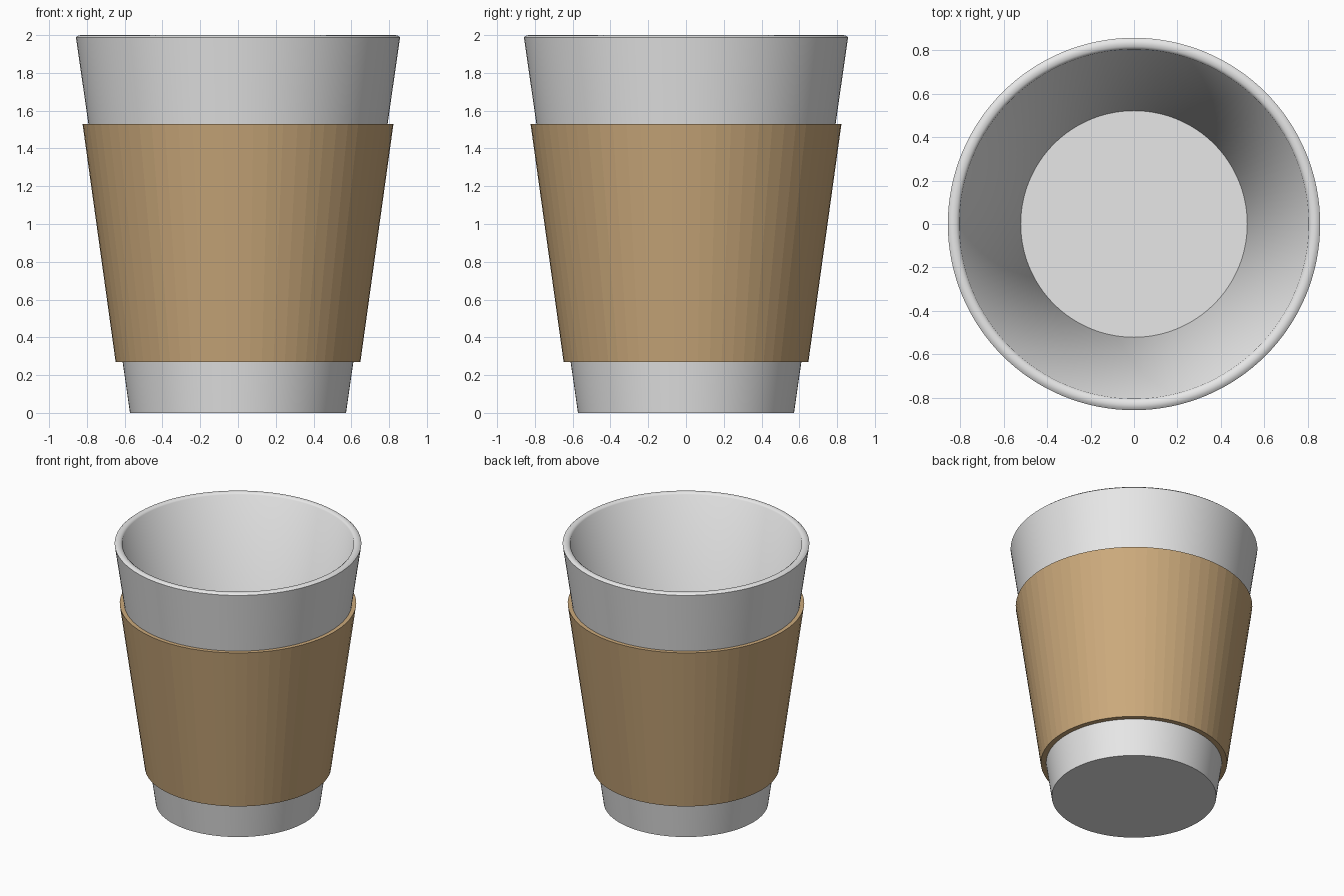
import bpy, bmesh, math

if "Cube" in bpy.data.objects:
    bpy.data.objects.remove(bpy.data.objects["Cube"])


def material(name, rgb):
    m = bpy.data.materials.new(name)
    m.diffuse_color = (*rgb, 1)
    m.use_nodes = True
    m.node_tree.nodes["Principled BSDF"].inputs["Base Color"].default_value = m.diffuse_color
    return m


def lathe(name, profile, sides, mat, closed, smooth):
    """Spin (radius, z) points around the z axis; radius 0 makes a pole."""
    bm = bmesh.new()
    rings = []
    for r, z in profile:
        if r == 0:
            rings.append([bm.verts.new((0, 0, z))] * sides)
        else:
            rings.append([bm.verts.new((r * math.cos(2 * math.pi * i / sides),
                                        r * math.sin(2 * math.pi * i / sides), z))
                          for i in range(sides)])
    n = len(rings)
    for k in range(n if closed else n - 1):
        a, b = rings[k], rings[(k + 1) % n]
        for i in range(sides):
            j = (i + 1) % sides
            bm.faces.new(list(dict.fromkeys((a[i], a[j], b[j], b[i]))))
    bmesh.ops.recalc_face_normals(bm, faces=bm.faces)
    me = bpy.data.meshes.new(name)
    bm.to_mesh(me)
    bm.free()
    me.materials.append(mat)
    ob = bpy.data.objects.new(name, me)
    bpy.context.collection.objects.link(ob)
    if smooth:
        bpy.context.view_layer.objects.active = ob
        ob.select_set(True)
        bpy.ops.object.shade_smooth_by_angle(angle=math.radians(50))
        ob.select_set(False)
    return ob


white = material("white_paper", (0.8, 0.8, 0.8))
tan = material("tan_cardboard", (0.6, 0.4, 0.2))

# Hollow tapered cup with a softened rim
lathe("cup", [(0, 0), (0.572, 0), (0.858, 1.988), (0.846, 1.998), (0.833, 2.0),
              (0.818, 1.998), (0.805, 1.988), (0.522, 0.03), (0, 0.03)],
      128, white, False, True)

# Cardboard sleeve wrapped around the cup
lathe("sleeve", [(0.648, 0.27), (0.823, 1.53), (0.785, 1.53), (0.605, 0.27)],
      64, tan, True, False)
